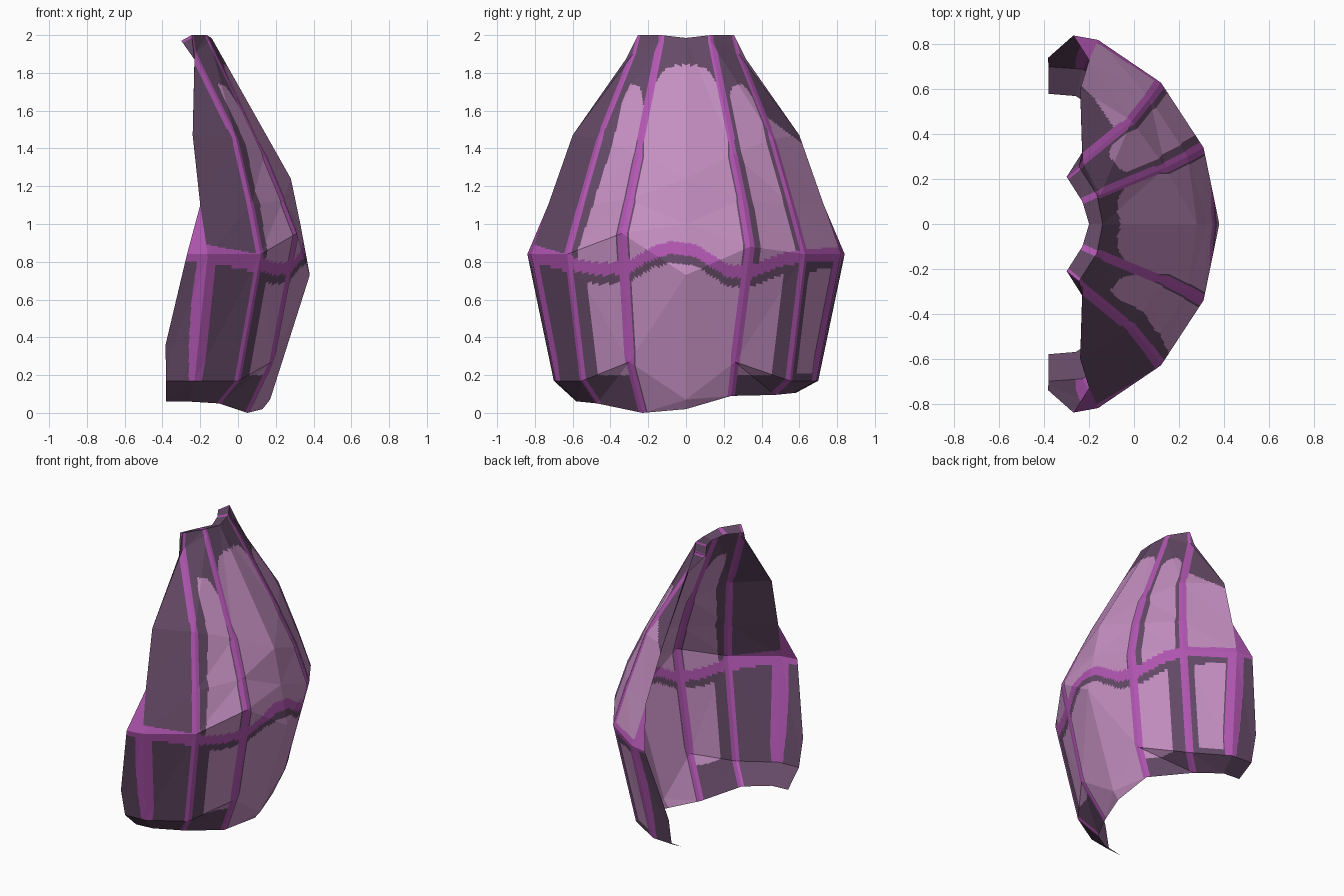
import bpy, bmesh
from mathutils import Vector

if "Cube" in bpy.data.objects:
    bpy.data.objects.remove(bpy.data.objects["Cube"])

def material(name, rgb):
    m = bpy.data.materials.new(name)
    m.diffuse_color = (*rgb, 1)
    m.use_nodes = True
    m.node_tree.nodes["Principled BSDF"].inputs["Base Color"].default_value = m.diffuse_color
    return m

MATS = [material("pale mauve", (.555, .275, .535)),
        material("violet trim", (.45, .095, .45)),
        material("dark plum", (.13, .068, .135))]
PALE, TRIM, DARK = 0, 1, 2

# Half-shell control rows, bottom to top; each runs from the centre to the rim (x, y, z)
ROWS = [
    [(.13, 0, .02), (.05, .23, .00), (-.10, .47, .05), (-.26, .57, .06), (-.38, .58, .06)],
    [(.17, 0, .07), (.18, .30, .27), (.00, .55, .17), (-.23, .69, .17), (-.38, .70, .17)],
    [(.38, 0, .73), (.31, .34, .95), (.12, .63, .84), (-.16, .82, .84), (-.27, .84, .84)],
    [(.33, 0, 1.0), (.24, .30, 1.13), (.07, .56, 1.1), (-.20, .73, 1.1), (-.20, .73, 1.1)],
    [(.28, 0, 1.24), (.14, .25, 1.37), (-.01, .46, 1.45), (-.24, .60, 1.47), (-.24, .60, 1.47)],
    [(-.14, 0, 1.985), (-.15, .13, 1.97), (-.23, .28, 1.90), (-.23, .32, 1.87), (-.23, .32, 1.87)],
    [(-.14, 0, 1.985), (-.165, .13, 2.0), (-.245, .255, 2.0), (-.23, .32, 1.87), (-.23, .32, 1.87)],
    [(-.20, 0, 1.97), (-.23, .10, 1.98), (-.30, .21, 1.97), (-.23, .32, 1.87), (-.23, .32, 1.87)],
]
# Height of the wavy belt across the shell (y, z)
WAVE = [(-.85, .86), (-.6, .785), (-.45, .76), (-.3, .775), (-.17, .85), (-.08, .875), (.05, .86),
        (.22, .75), (.34, .745), (.5, .81), (.62, .83), (.85, .85)]
N = 36

def belt(y):
    for (a, za), (b, zb) in zip(WAVE, WAVE[1:]):
        if y <= b:
            return za + (zb - za) * (y - a) / (b - a)
    return WAVE[-1][1]

def control(row, col, side):
    p = Vector(ROWS[row][col])
    if side > 0 and row == 0 and col:      # the hem is cut higher on one side
        p.z += .09 if col == 1 else .045
        if col == 1:
            p.y, p.x = .24, .10
    if side > 0 and col == 1:
        if row == 1:
            p.y = .26
        if row == 2:
            p.z = .88
    p.y *= side
    return p

def flipped(k, r):
    return k == 1 and r == 1

def point(i, j, side):
    k, r = min(i // N, 3), min(j // N, len(ROWS) - 2)
    s, t = i / N - k, j / N - r
    a, b = control(r, k, side), control(r, k + 1, side)
    d, c = control(r + 1, k, side), control(r + 1, k + 1, side)
    bulge = .035 * s * min(t / .28, (1 - t) / .72) if k == 3 and r == 1 else 0
    if flipped(k, r):
        s, a, b, c, d = 1 - s, b, a, d, c
    if s + t <= 1:
        p = a + (b - a) * s + (d - a) * t
    else:
        p = c + (d - c) * (1 - s) + (b - c) * (1 - t)
    p.x -= bulge                           # rim stays full down to the hem
    return p

def colour(u, v, p, side):
    k = int(u)
    f = u - k
    dz = p.z - belt(p.y)
    # trim ribs and belt
    half = .075 + .02 * min(2, max(0, v - 3))
    if v < 3.5 and abs(dz) < (.045 if p.y < -.6 else .034):
        return TRIM
    if min(abs(u - 1), abs(u - 2)) < half:
        return TRIM
    if v < 2 and p.z > .17 and 2.84 < u < 3.2 + .25 * (v - 1):
        return TRIM
    if k == 3 and 2 <= v <= 3:
        return TRIM
    # pale panels with dark borders
    if dz > 0:
        left = .2 if side > 0 else .1
        right = .83 if side > 0 else .8 - .07 * (v - 2)
        pale = (k == 0 and u < .88 and p.z < 1.84 - .15 * u ** 4
                or k == 1 and left < f < right and p.z < 1.74 - 2 * abs(f - .5) ** 3
                or k == 2 and side > 0 and .08 < f and p.z < 1.55 - .75 * (p.y - .45))
    else:
        pale = dz < -.08 and (
            k == 0 and u < (.88 if side < 0 else .92)
            or k == 1 and .08 < f < .66 and p.z > .2
            or k == 2 and side > 0 and .22 < f < .8 and p.z > .2)
    return PALE if pale else DARK

# Faceted open shell, cut finely so the painted panels follow the ribs
bm = bmesh.new()
for side in (-1, 1):
    cols, rows = 4 * N, (len(ROWS) - 1) * N
    g = [[bm.verts.new(point(i, j, side)) for i in range(cols + 1)] for j in range(rows + 1)]
    for j in range(rows):
        for i in range(cols):
            a, b, c, d = g[j][i], g[j][i + 1], g[j + 1][i + 1], g[j + 1][i]
            mid = (a.co + b.co + c.co + d.co) / 4
            m = colour((i + .5) / N, (j + .5) / N, mid, side)
            flip = flipped(i // N, j // N)
            for tri in (((a, b, c), (a, c, d)) if flip else ((a, b, d), (b, c, d))):
                p, q, r = (w.co for w in tri)
                if (q - p).cross(r - p).length < 1e-9:
                    continue
                face = bm.faces.new(tri if side > 0 else tri[::-1])
                face.material_index = m
bmesh.ops.remove_doubles(bm, verts=bm.verts, dist=1e-5)
bmesh.ops.delete(bm, geom=[v for v in bm.verts if not v.link_faces], context='VERTS')

mesh = bpy.data.meshes.new("ribbed_shell")
bm.to_mesh(mesh)
bm.free()
for m in MATS:
    mesh.materials.append(m)
shell = bpy.data.objects.new("ribbed_shell", mesh)
bpy.context.collection.objects.link(shell)
